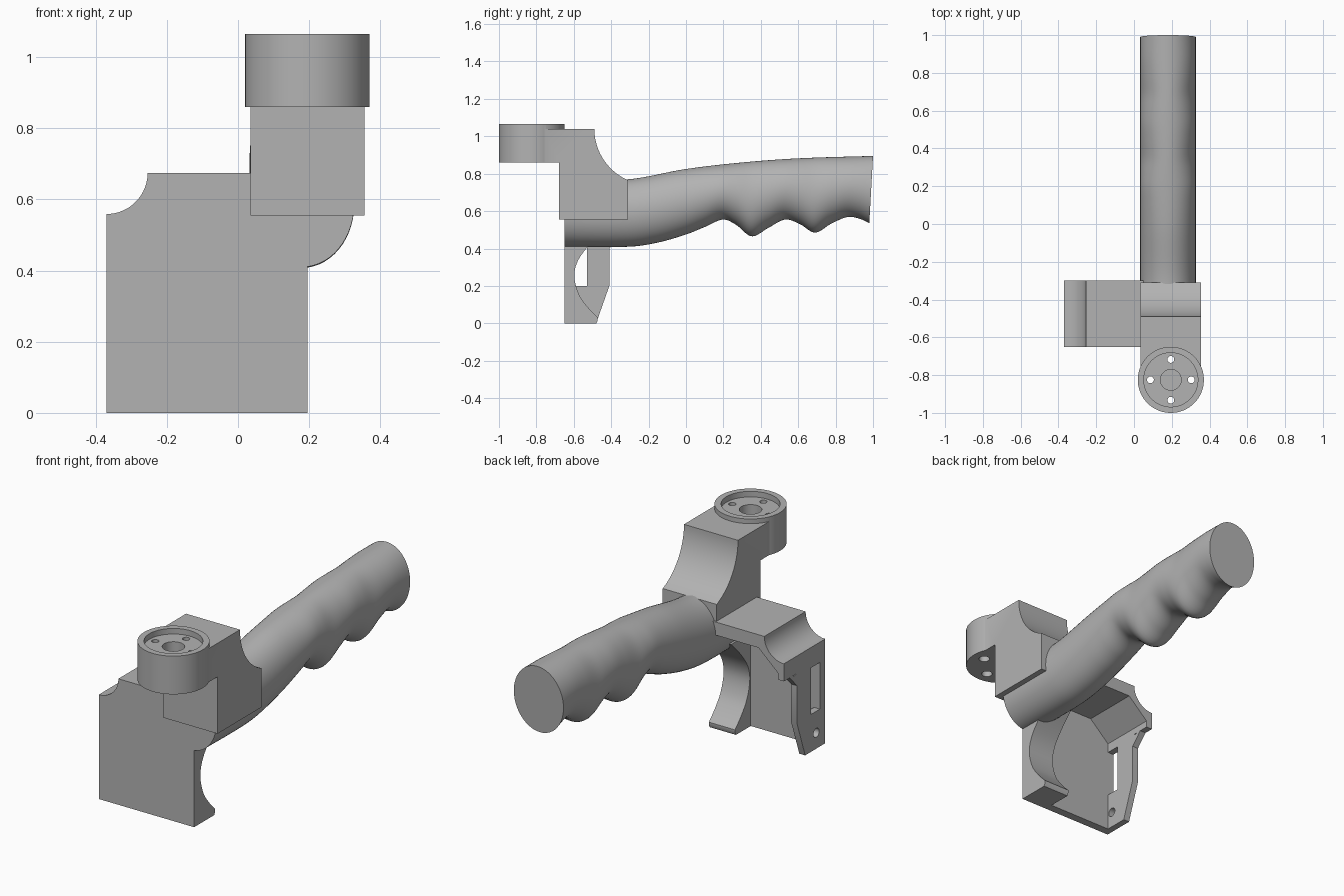
import bpy, bmesh, math
from mathutils import Vector

cube = bpy.data.objects.get("Cube")
if cube:
    bpy.data.objects.remove(cube)

grey = bpy.data.materials.new("plain grey")
grey.use_nodes = True
colour = (0.45, 0.45, 0.45, 1)
grey.diffuse_color = colour
grey.node_tree.nodes["Principled BSDF"].inputs["Base Color"].default_value = colour


def finish(name, bm):
    bmesh.ops.recalc_face_normals(bm, faces=bm.faces)
    mesh = bpy.data.meshes.new(name)
    bm.to_mesh(mesh)
    bm.free()
    mesh.materials.append(grey)
    ob = bpy.data.objects.new(name, mesh)
    bpy.context.collection.objects.link(ob)
    return ob


def loft(name, rings):
    """Skin a list of equal closed rings and cap both ends."""
    bm = bmesh.new()
    loops = [[bm.verts.new(p) for p in ring] for ring in rings]
    n = len(loops[0])
    for a, b in zip(loops, loops[1:]):
        for i in range(n):
            j = (i + 1) % n
            bm.faces.new((a[i], a[j], b[j], b[i]))
    bm.faces.new(loops[0])
    bm.faces.new(loops[-1])
    return finish(name, bm)


def prism(name, pts, axis, lo, hi):
    """Extrude a 2D outline along x, y or z."""
    def place(p, d):
        v = list(p)
        v.insert("xyz".index(axis), d)
        return v
    return loft(name, [[place(p, d) for p in pts] for d in (lo, hi)])


def arc(cx, cy, r, start, end, n=20):
    angles = [math.radians(start + (end - start) * i / n) for i in range(n + 1)]
    return [(cx + r * math.cos(a), cy + r * math.sin(a)) for a in angles]


def circle(cx, cy, r, n=48):
    return arc(cx, cy, r, 0, 360, n)[:-1]


def box(name, x, y, z):
    return prism(name, [(x[0], y[0]), (x[1], y[0]), (x[1], y[1]), (x[0], y[1])], "z", *z)


def boolean(ob, other, operation="DIFFERENCE"):
    mod = ob.modifiers.new(other.name, "BOOLEAN")
    mod.operation = operation
    mod.solver = "EXACT"
    mod.object = other
    bpy.context.view_layer.objects.active = ob
    bpy.ops.object.modifier_apply(modifier=mod.name)
    bpy.data.objects.remove(other)


def smooth(ob, degrees=35):
    bpy.ops.object.select_all(action="DESELECT")
    ob.select_set(True)
    bpy.context.view_layer.objects.active = ob
    bpy.ops.object.shade_smooth_by_angle(angle=math.radians(degrees))


def spline(keys, t):
    """Smooth interpolation through (position, value) keys."""
    i = max(k for k in range(len(keys) - 1) if keys[k][0] <= t or k == 0)
    def slope(k):
        a, b = keys[max(k - 1, 0)], keys[min(k + 1, len(keys) - 1)]
        return (b[1] - a[1]) / (b[0] - a[0])
    (t0, v0), (t1, v1) = keys[i], keys[i + 1]
    h = t1 - t0
    u = (t - t0) / h
    return ((2*u**3 - 3*u*u + 1) * v0 + (u**3 - 2*u*u + u) * h * slope(i)
            + (3*u*u - 2*u**3) * v1 + (u**3 - u*u) * h * slope(i + 1))


# Handle: elliptical sections between an upper line and a finger-grooved lower line
upper = [(-.65, .77), (-.31, .77), (0, .825), (.3, .86), (.6, .882), (1, .895)]
lower = [(-.65, .41), (-.3, .41), (-.15, .432), (0, .475), (.1, .515), (.2, .555), (.27, .525),
         (.35, .465), (.44, .51), (.53, .555), (.61, .53), (.69, .485), (.78, .535),
         (.87, .568), (.94, .56), (1, .535)]
rings = []
steps = 110
for s in range(steps + 1):
    y = -.65 + 1.65 * s / steps
    top, bottom = spline(upper, y), spline(lower, y)
    lean = .02 * max(0, (y - .8) / .2)
    ring = []
    for px, pz in circle(0, 0, 1, 56):
        z = (top + bottom) / 2 + pz * (top - bottom) / 2
        ring.append((.18 + .147 * px, y - lean * (1 - pz) / 2, z))
    rings.append(ring)
smooth(loft("handle", rings), 50)

# Mount arm: block with a scooped back and an overhanging nose
profile = [(-.68, .555), (-.31, .555), (-.31, .765)]
profile += arc(-.19, 1.04, .30, 246, 180)
profile += [(-.825, 1.04), (-.825, .86), (-.68, .86)]
arm = prism("mount_arm", profile, "x", .035, .355)

# Round socket with a recess, a blind centre bore and four counterbored holes
cx, cy = .195, -.825
boolean(arm, prism("socket", circle(cx, cy, .175, 96), "z", .86, 1.065), "UNION")
boolean(arm, prism("recess", circle(cx, cy, .143, 96), "z", 1.035, 1.2))
boolean(arm, prism("bore", circle(cx, cy, .055), "z", .96, 1.2))
for k in range(4):
    hx = cx + .108 * math.cos(k * math.pi / 2)
    hy = cy + .108 * math.sin(k * math.pi / 2)
    boolean(arm, prism("hole", circle(hx, hy, .018, 24), "z", .8, 1.2))
    boolean(arm, prism("counterbore", circle(hx, hy, .027, 24), "z", .8, .91))
smooth(arm)

# Guard front wall with a scooped upper corner
scoop = arc(-.37, .675, .116, -90, 0)
wall = [(-.37, 0), (.195, 0), (.195, .675)] + scoop[::-1]
smooth(prism("guard_front_wall", wall, "y", -.65, -.605))

# Guard roof: shell that follows the scooped corner
roof = scoop + [(.1, .675), (.1, .605), (-.22, .605), (-.335, .50), (-.335, .465), (-.37, .465)]
smooth(prism("guard_roof", roof, "y", -.648, -.3))

# Side plate with a slot and three screw holes
plate = prism("side_plate", [(-.648, 0), (-.48, 0), (-.47, .03), (-.41, .2), (-.41, .40),
                             (-.35, .465), (-.3, .465), (-.3, .555), (-.648, .555)],
              "x", -.37, -.335)
boolean(plate, box("slot", (-.5, -.2), (-.605, -.53), (.2, .45)))
for y, z in ((-.575, .495), (-.39, .485), (-.575, .085)):
    boolean(plate, prism("screw_hole", circle(y, z, .024, 24), "x", -.5, -.2))
smooth(plate)

# Finger rest: concave rib behind the front wall
curve = [(.03, -.472), (.08, -.52), (.15, -.57), (.25, -.597), (.33, -.58), (.41, -.525), (.5, -.44)]
rest = [(-.648, 0), (-.48, 0), (-.472, .015)]
rest += [(spline(curve, .03 + .47 * i / 24), .03 + .47 * i / 24) for i in range(25)]
rest += [(-.648, .5)]
smooth(prism("finger_rest", rest, "x", .04, .195))
